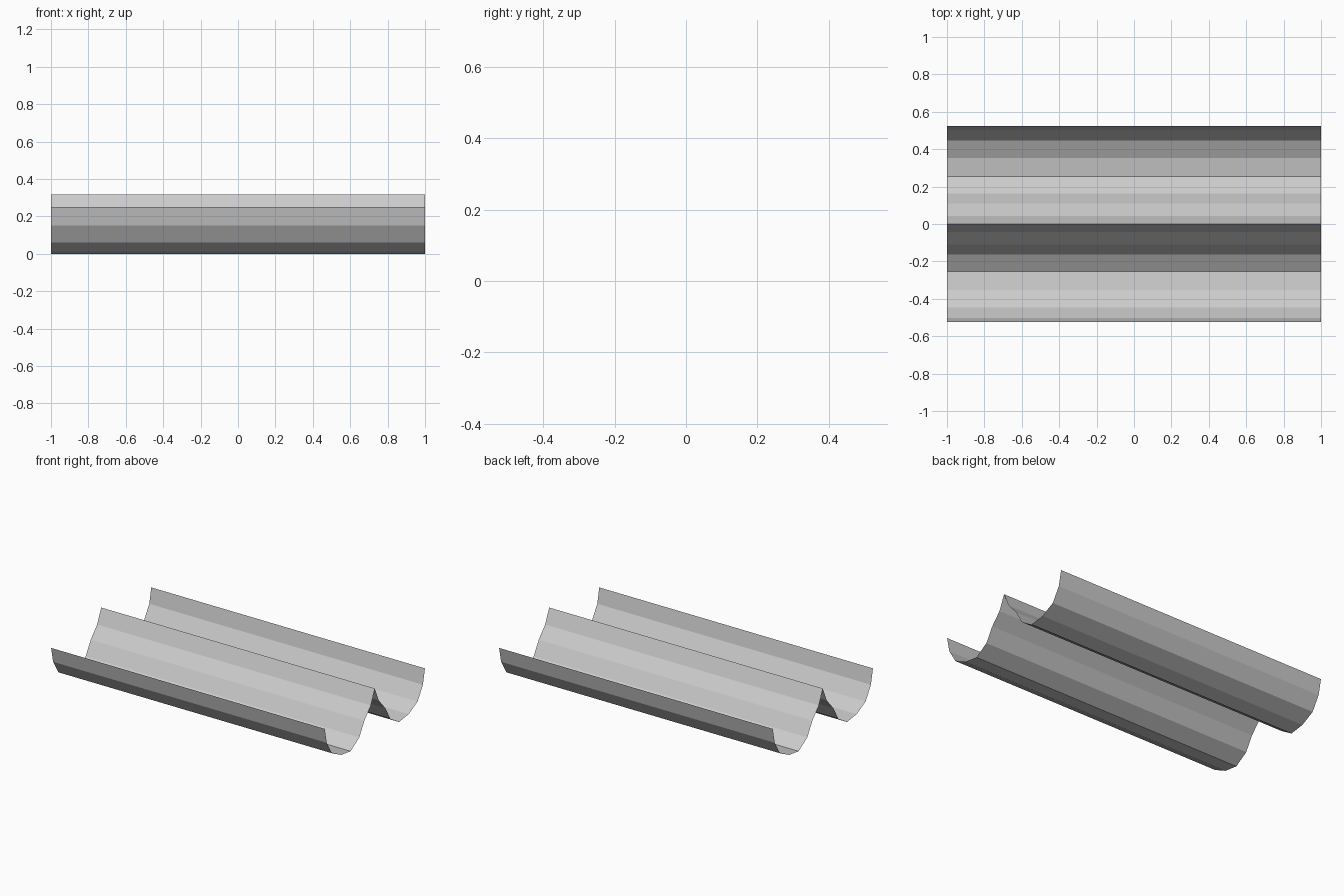
import bpy
import bmesh

# Remove the default cube only
cube = bpy.data.objects.get("Cube")
if cube:
    bpy.data.objects.remove(cube, do_unlink=True)

# Plain light grey
grey = bpy.data.materials.new("light_grey")
grey.use_nodes = True
colour = (0.6, 0.6, 0.6, 1)
grey.diffuse_color = colour
grey.node_tree.nodes["Principled BSDF"].inputs["Base Color"].default_value = colour

# Half of the cross-section, from the central ridge to the outer lip (y, z)
HALF = [(0, 0.32), (0.042, 0.224), (0.109, 0.149), (0.162, 0.059), (0.253, 0.002),
        (0.353, 0.016), (0.447, 0.063), (0.502, 0.153), (0.523, 0.253)]
profile = [(-y, z) for y, z in reversed(HALF[1:])] + HALF
lowest = min(z for _, z in HALF)

# Double trough: the profile swept along x as one thin open sheet
bm = bmesh.new()
rows = [[bm.verts.new((x, y, z - lowest)) for y, z in profile] for x in (-1, 1)]
left, right = rows
for i in range(len(profile) - 1):
    bm.faces.new((left[i], right[i], right[i + 1], left[i + 1]))

mesh = bpy.data.meshes.new("double_trough")
bm.to_mesh(mesh)
bm.free()
mesh.materials.append(grey)
trough = bpy.data.objects.new("double_trough", mesh)
bpy.context.collection.objects.link(trough)
